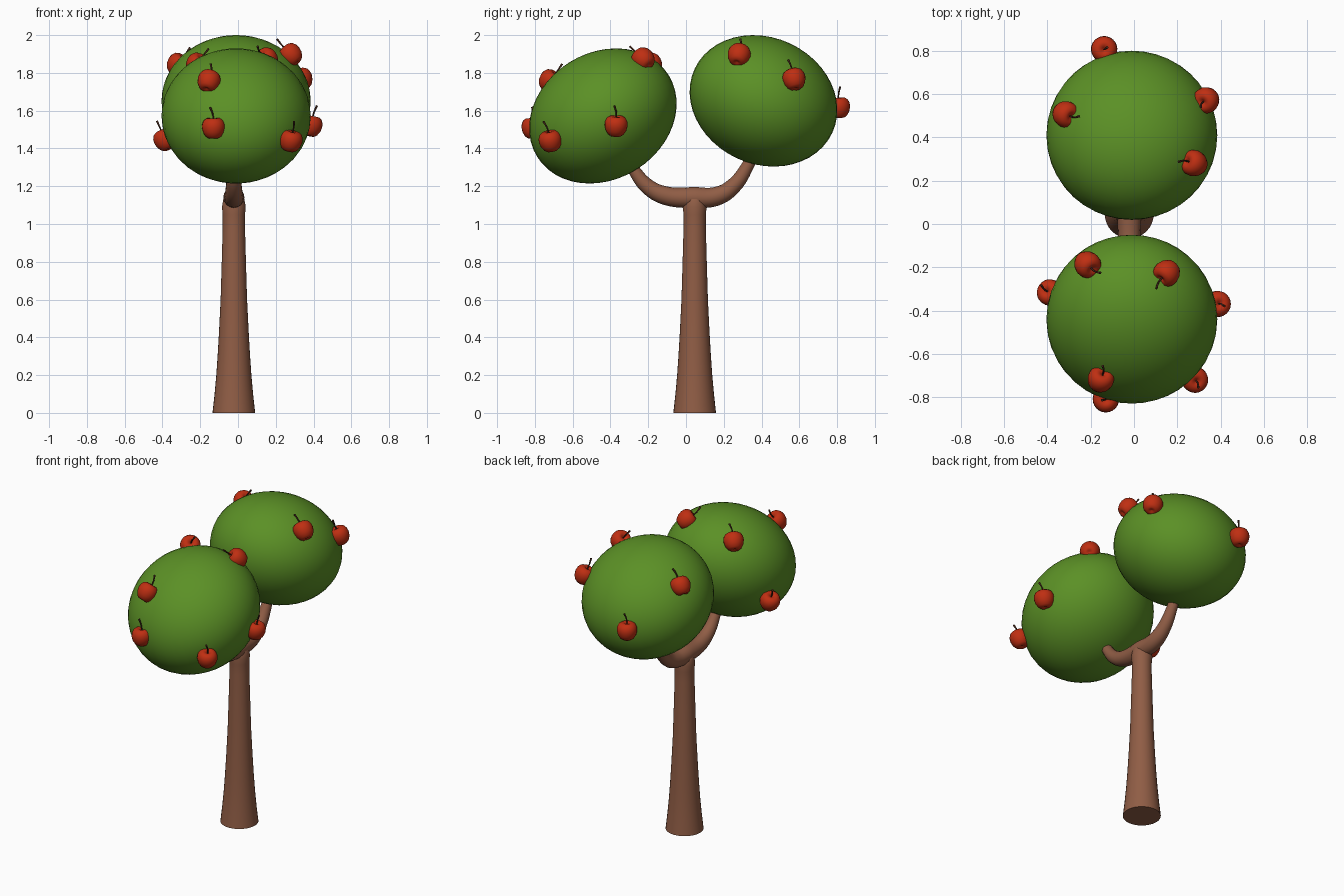
import bpy, math
from mathutils import Vector, Matrix

if "Cube" in bpy.data.objects:
    bpy.data.objects.remove(bpy.data.objects["Cube"])


def material(name, rgb):
    m = bpy.data.materials.new(name)
    m.diffuse_color = (*rgb, 1)
    m.use_nodes = True
    m.node_tree.nodes["Principled BSDF"].inputs["Base Color"].default_value = m.diffuse_color
    return m


BARK = material("bark brown", (0.28, 0.11, 0.06))
LEAF = material("leaf green", (0.105, 0.28, 0.019))
RED = material("apple red", (0.52, 0.028, 0.006))
STEM = material("stem brown", (0.06, 0.02, 0.01))


def finish(ob, mat):
    ob.data.materials.clear()
    ob.data.materials.append(mat)
    bpy.ops.object.select_all(action='DESELECT')
    ob.select_set(True)
    bpy.context.view_layer.objects.active = ob
    if ob.type == 'CURVE':
        bpy.ops.object.convert(target='MESH')
    bpy.ops.object.shade_smooth_by_angle(angle=math.radians(50))
    return bpy.context.object


def tube(name, pts, mat, res=8, sides=6):
    """Smooth tapered tube through (x, y, z, radius) points."""
    cu = bpy.data.curves.new(name, 'CURVE')
    cu.dimensions = '3D'
    cu.bevel_depth = 1
    cu.bevel_resolution = sides
    cu.resolution_u = res
    cu.use_fill_caps = True
    sp = cu.splines.new('BEZIER')
    sp.bezier_points.add(len(pts) - 1)
    for bp, (x, y, z, r) in zip(sp.bezier_points, pts):
        bp.co = (x, y, z)
        bp.radius = r
        bp.handle_left_type = bp.handle_right_type = 'AUTO'
    ob = bpy.data.objects.new(name, cu)
    bpy.context.collection.objects.link(ob)
    return finish(ob, mat)


def lathe(name, profile, mat, matrix=Matrix(), n=24):
    """Closed surface of revolution from (radius, z) points."""
    verts, faces = [], []
    for r, z in profile:
        for i in range(n):
            a = 2 * math.pi * i / n
            verts.append((r * math.cos(a), r * math.sin(a), z))
    for k in range(len(profile) - 1):
        for i in range(n):
            j = (i + 1) % n
            faces.append((k * n + i, k * n + j, (k + 1) * n + j, (k + 1) * n + i))
    faces.append(tuple(reversed(range(n))))
    faces.append(tuple(range((len(profile) - 1) * n, len(profile) * n)))
    me = bpy.data.meshes.new(name)
    me.from_pydata(verts, [], faces)
    ob = bpy.data.objects.new(name, me)
    bpy.context.collection.objects.link(ob)
    ob.matrix_world = matrix
    return finish(ob, mat)


# flared trunk
TX, TY = -0.022, 0.046
lathe("trunk", [(0.113, 0), (0.102, 0.1), (0.093, 0.2), (0.086, 0.3), (0.079, 0.42),
                (0.070, 0.6), (0.064, 0.8), (0.059, 0.98), (0.059, 1.05), (0.063, 1.09),
                (0.056, 1.13), (0.04, 1.16)],
      BARK, Matrix.Translation((TX, TY, 0)), 32)

# forked branches as one U-shaped limb
tube("branches", [(TX, y, z, r) for y, z, r in [
    (-0.36, 1.43, 0.025), (-0.275, 1.285, 0.032), (-0.205, 1.2, 0.041), (-0.115, 1.152, 0.049),
    (TY, 1.14, 0.056), (0.165, 1.148, 0.05), (0.25, 1.2, 0.042), (0.325, 1.305, 0.033),
    (0.38, 1.43, 0.025)]], BARK)

# apple profile with dimples at both ends, radius about 0.06
APPLE = [(0.004, -0.046), (0.014, -0.052), (0.027, -0.053), (0.042, -0.043), (0.055, -0.022),
         (0.061, 0.004), (0.059, 0.025), (0.05, 0.043), (0.035, 0.053), (0.021, 0.053),
         (0.010, 0.046), (0.003, 0.039)]


def crown(name, centre, radii, tilt, apples):
    c = Vector(centre)
    bpy.ops.mesh.primitive_uv_sphere_add(segments=40, ring_count=24, radius=1)
    ob = bpy.context.object
    ob.name = name
    rot = Matrix.Rotation(math.radians(tilt), 3, 'X')
    ob.matrix_world = Matrix.Translation(c) @ rot.to_4x4() @ Matrix.Diagonal((*radii, 1))
    finish(ob, LEAF)
    inv = rot @ Matrix.Diagonal([1 / r ** 2 for r in radii]) @ rot.transposed()
    for i, p in enumerate(apples):
        # apples lie on the leaves, stem pointing uphill along the surface
        p = Vector(p)
        nrm = (inv @ (p - c)).normalized()
        up = (Vector((0, 0, 1)) - nrm * nrm.z).normalized()
        side = up.cross(nrm)
        m = Matrix((side, nrm, up)).transposed()
        if m.determinant() < 0:
            m = Matrix((-side, nrm, up)).transposed()
        lathe(f"{name}_apple_{i + 1}", APPLE, RED, Matrix.Translation(p) @ m.to_4x4())
        pts = [(*(p + m @ Vector(q)), r) for q, r in [
            ((0, 0, 0.035), 0.004), ((0.003, 0.002, 0.075), 0.004), ((0.016, 0.008, 0.112), 0.006)]]
        tube(f"{name}_stem_{i + 1}", pts, STEM, 4, 2)


crown("front_crown", (-0.01, -0.44, 1.572), (0.395, 0.41, 0.335), 32, [
    (-0.155, -0.72, 1.755), (-0.13, -0.81, 1.507), (0.28, -0.718, 1.438), (0.385, -0.37, 1.518),
    (-0.385, -0.318, 1.445), (-0.217, -0.185, 1.842), (0.153, -0.225, 1.87)])
crown("back_crown", (-0.01, 0.41, 1.652), (0.395, 0.402, 0.335), -25, [
    (0.28, 0.28, 1.893), (0.335, 0.573, 1.765), (-0.138, 0.808, 1.615), (-0.318, 0.508, 1.842)])
